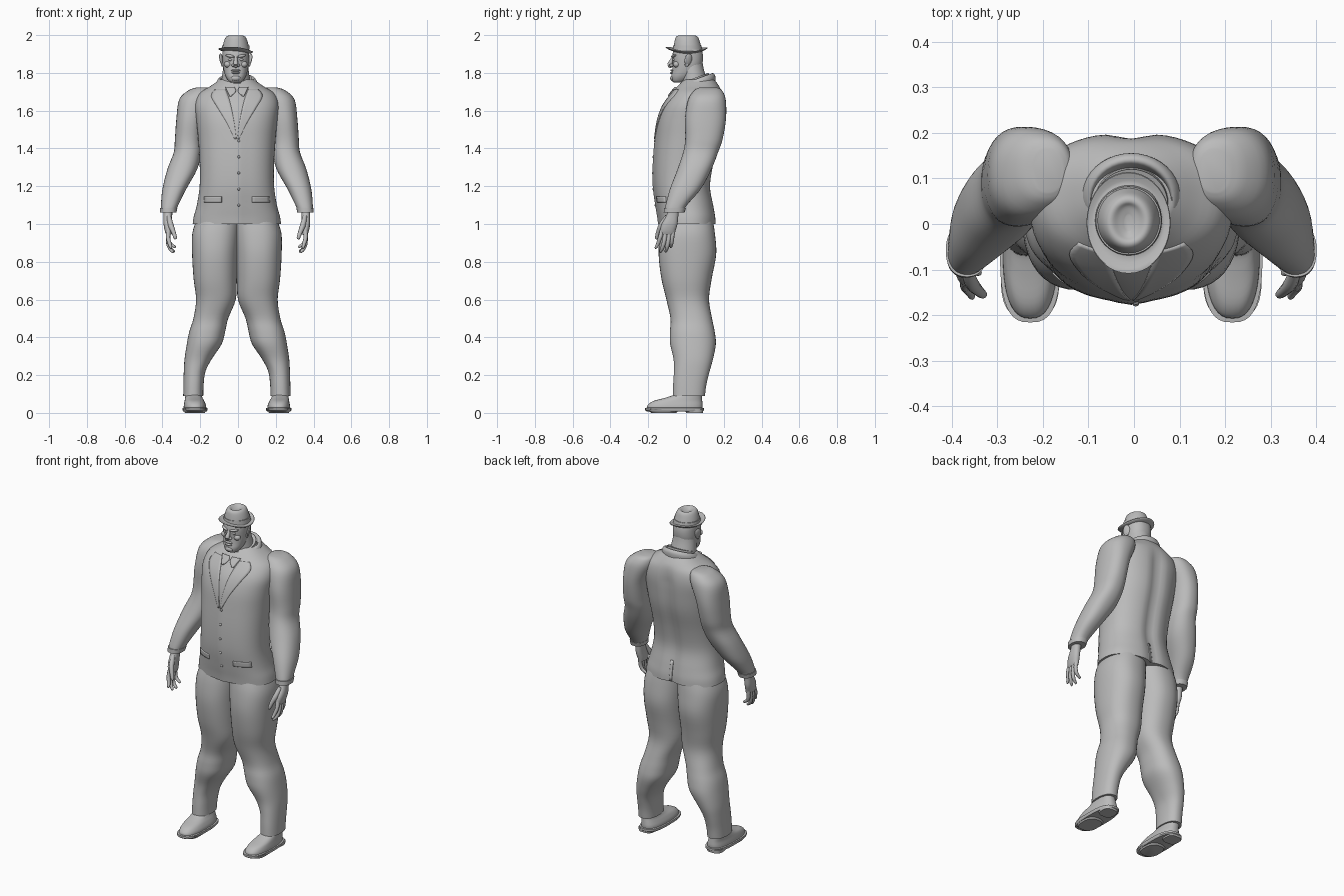
import bpy, bmesh, math
from mathutils import Vector, Matrix
from mathutils.bvhtree import BVHTree

CX = -0.006
grey = bpy.data.materials.new("plain_grey")
grey.diffuse_color = (0.5, 0.5, 0.5, 1)


def finish(bm, name, mirror=False, x=CX, angle=40):
    bmesh.ops.recalc_face_normals(bm, faces=bm.faces)
    me = bpy.data.meshes.new(name)
    bm.to_mesh(me)
    bm.free()
    me.shade_smooth()
    me.set_sharp_from_angle(angle=math.radians(angle))
    me.materials.append(grey)
    ob = bpy.data.objects.new(name, me)
    ob.location.x = x
    bpy.context.collection.objects.link(ob)
    if mirror:
        ob.modifiers.new("mirror", 'MIRROR').use_mirror_merge = False
    return ob


def bridge(bm, rings):
    n = len(rings[0])
    for a, b in zip(rings, rings[1:]):
        for i in range(n):
            bm.faces.new((a[i], a[(i + 1) % n], b[(i + 1) % n], b[i]))
    bm.faces.new(rings[0])
    bm.faces.new(rings[-1])


def smooth_rows(rows, sub):
    """Catmull-Rom interpolation between rows of numbers."""
    p = [rows[0]] + list(rows) + [rows[-1]]
    out = []
    for a, b, c, d in zip(p, p[1:], p[2:], p[3:]):
        for k in range(sub):
            t = k / sub
            out.append([0.5 * (2 * q + (r - o) * t + (2 * o - 5 * q + 4 * r - s) * t * t
                        + (3 * q - o - 3 * r + s) * t ** 3) for o, q, r, s in zip(a, b, c, d)])
    return out + [rows[-1]]


def loft(name, rows, power=2.3, sub=4, seg=40, tweak=None, **kw):
    """Rows are (z, x min, x max, y min, y max) of rounded sections."""
    bm = bmesh.new()
    rings = []
    for z, x0, x1, y0, y1 in (smooth_rows(rows, sub) if sub > 1 else rows):
        ring = []
        for i in range(seg):
            a = math.tau * i / seg
            c, s = math.cos(a), math.sin(a)
            v = Vector(((x0 + x1) / 2 + (x1 - x0) / 2 * math.copysign(abs(c) ** (2 / power), c),
                        (y0 + y1) / 2 + (y1 - y0) / 2 * math.copysign(abs(s) ** (2 / power), s), z))
            if tweak:
                tweak(v)
            ring.append(bm.verts.new(v))
        rings.append(ring)
    bridge(bm, rings)
    return finish(bm, name, **kw)


def sym(rows):
    return [(z, -r, r, a, b) for z, r, a, b in rows]


def tube(name, pts, seg=10, **kw):
    """Points are (x, y, z, radius), with rounded tip."""
    bm = bmesh.new()
    path = smooth_rows(pts, 4)
    rings = []
    for i, p in enumerate(path):
        t = Vector(path[min(i + 1, len(path) - 1)][:3]) - Vector(path[max(i - 1, 0)][:3])
        q = t.to_track_quat('Z', 'Y')
        rings.append([bm.verts.new(Vector(p[:3]) + q @ Vector((math.cos(math.tau * k / seg) * p[3],
                      math.sin(math.tau * k / seg) * p[3], 0))) for k in range(seg)])
    bridge(bm, rings)
    return finish(bm, name, **kw)


def ball(name, loc, size, rot=(0, 0, 0), **kw):
    bm = bmesh.new()
    bmesh.ops.create_uvsphere(bm, u_segments=20, v_segments=12, radius=1)
    turn = Matrix.Rotation(rot[0], 4, 'X') @ Matrix.Rotation(rot[1], 4, 'Y') @ Matrix.Rotation(rot[2], 4, 'Z')
    bm.transform(Matrix.Translation(loc) @ turn @ Matrix.Diagonal((*size, 1)))
    return finish(bm, name, **kw)


# jacket body with a closing ridge in front and a spine groove behind
def body_tweak(v):
    g = math.exp(-(v.x / 0.035) ** 2)
    fade = max(0, min(1, (1.72 - v.z) / 0.1))
    v.y -= (0.018 if v.y > 0 else 0.008) * g * fade


jacket = loft("jacket_body", sym([
    (1.0, .234, -.140, .160), (1.04, .228, -.145, .158), (1.1, .212, -.155, .148), (1.2, .197, -.168, .132),
    (1.32, .197, -.168, .15), (1.45, .205, -.158, .183), (1.55, .215, -.145, .196), (1.63, .222, -.118, .2),
    (1.69, .2, -.078, .192), (1.73, .14, -.045, .175), (1.765, .09, -.01, .15)]),
    power=2.35, seg=64, tweak=body_tweak)
tree = BVHTree.FromPolygons([v.co for v in jacket.data.vertices],
                            [p.vertices[:] for p in jacket.data.polygons])


def plate(name, rows, side=-1, thick=0.008, mirror=True):
    """Thin panel laid on the jacket; rows are (z, inner x, outer x)."""
    bm = bmesh.new()
    grid = []
    for z, a, b in smooth_rows(rows, 4):
        line = []
        for k in range(7):
            x = a + (b - a) * k / 6
            hit = tree.ray_cast(Vector((x, side, z)), Vector((0, -side, 0)))[0]
            line.append(bm.verts.new((x, hit.y if hit else 0, z)))
        grid.append(line)
    for r, s in zip(grid, grid[1:]):
        for k in range(6):
            bm.faces.new((r[k], r[k + 1], s[k + 1], s[k]))
    ob = finish(bm, name, mirror)
    m = ob.modifiers.new("thickness", 'SOLIDIFY')
    m.thickness, m.offset = thick, 0


# lapels, shirt collar, pocket flaps and back vent
plate("lapel", [(1.71, .06, .115), (1.675, .045, .135), (1.62, .03, .105), (1.53, .013, .05), (1.45, .002, .012)])
plate("shirt_collar", [(1.72, .012, .06), (1.70, .006, .05), (1.675, .03, .038)], thick=.016)
plate("pocket_flap", [(1.145, .08, .17), (1.115, .08, .172)])
plate("back_vent", [(1.12, .0, .016), (1.0, .0, .016)], side=1, mirror=False)
for i in range(5):
    z = 1.1 + i * .085
    hit = tree.ray_cast(Vector((.01, -1, z)), Vector((0, 1, 0)))[0]
    ball("jacket_button", hit, (.007, .005, .007))


# jacket collar, higher behind the neck
def collar_tweak(v):
    v.z += .36 * (v.y - .05)


loft("jacket_collar", sym([(1.715, .112, -.05, .155), (1.745, .108, -.045, .155), (1.763, .098, -.035, .145),
                           (1.763, .088, -.028, .132), (1.73, .085, -.02, .12)]), power=2, tweak=collar_tweak)
loft("shirt_band", sym([(1.73, .085, -.035, .125), (1.775, .08, -.032, .12), (1.775, .072, -.025, .11)]),
     power=2, sub=1, tweak=collar_tweak)

# sleeves and cuffs
loft("sleeve", [
    (1.722, .15, .215, .07, .165), (1.708, .13, .255, .045, .19), (1.66, .13, .305, .012, .21),
    (1.56, .17, .32, -.005, .212), (1.45, .185, .328, -.004, .194), (1.38, .188, .334, -.015, .17),
    (1.29, .21, .368, -.045, .135), (1.185, .268, .394, -.085, .078), (1.1, .31, .402, -.108, .005),
    (1.065, .324, .402, -.113, -.012)], mirror=True)
loft("cuff", [(1.06, .33, .399, -.11, -.02), (1.06, .32, .406, -.118, -.008),
              (1.085, .315, .407, -.116, .0), (1.085, .33, .399, -.11, -.01)], sub=1, mirror=True)

# hands
loft("palm", [(1.09, .34, .39, -.095, -.035), (1.05, .342, .388, -.102, -.04), (1.0, .343, .388, -.128, -.045),
              (.965, .342, .382, -.137, -.055), (.945, .345, .375, -.135, -.06)], sub=4, seg=24, mirror=True)
for y0, y1, z1, x1 in ((-.126, -.16, .872, .345), (-.107, -.135, .85, .336),
                       (-.088, -.107, .852, .33), (-.069, -.08, .876, .325)):
    tube("finger", [(.362, y0, .965, .0125), (.364, (y0 * 2 + y1) / 3, z1 + .055, .0115),
                    (.355, (y0 + y1 * 2) / 3, z1 + .022, .010), (x1 + .004, y1, z1 + .003, .007),
                    (x1, y1, z1, .002)], mirror=True)
tube("thumb", [(.36, -.1, 1.04, .012), (.35, -.13, .995, .015), (.335, -.147, .955, .012),
               (.325, -.155, .925, .009), (.323, -.156, .92, .002)], mirror=True)

# trousers
loft("trouser_leg", [
    (1.03, -.02, .21, -.12, .14), (.95, -.015, .236, -.137, .153), (.84, -.006, .237, -.145, .16),
    (.71, .0, .229, -.13, .136), (.6, .006, .216, -.104, .122), (.5, .046, .23, -.082, .138),
    (.43, .062, .252, -.085, .152), (.365, .08, .265, -.084, .158), (.285, .133, .277, -.066, .143),
    (.22, .166, .281, -.064, .125), (.15, .176, .283, -.068, .108), (.09, .178, .284, -.07, .1)], mirror=True)

# shoes: sole, heel and upper
loft("shoe_sole", [(.008, .160, .284, -.208, .088), (.014, .155, .288, -.216, .094), (.026, .155, .288, -.216, .094),
                   (.028, .165, .28, -.205, .085)], power=2.8, sub=1, mirror=True)
loft("shoe_heel", [(0, .185, .275, .0, .09), (.02, .18, .278, -.005, .092)], power=3, sub=1, mirror=True)
loft("shoe_tread", [(0, .17, .275, -.185, -.05), (.02, .158, .286, -.21, -.03)], power=2.6, sub=1, mirror=True)
loft("shoe_upper", [(.02, .162, .282, -.207, .086), (.04, .163, .281, -.204, .088), (.062, .172, .277, -.175, .086),
                    (.08, .182, .274, -.11, .084), (.1, .188, .272, -.06, .083), (.14, .192, .27, -.045, .08)],
     power=2.5, mirror=True)

# neck and head
HX = -.012
loft("neck", sym([(1.7, .08, -.03, .125), (1.77, .074, -.025, .108), (1.83, .066, -.03, .092),
                  (1.88, .06, -.03, .085)]), power=2, x=HX)
loft("head", sym([(1.748, .022, -.06, -.02), (1.756, .037, -.073, .0), (1.78, .053, -.078, .04),
                  (1.81, .063, -.073, .072), (1.845, .069, -.07, .086), (1.885, .071, -.073, .09),
                  (1.92, .07, -.066, .085), (1.94, .06, -.055, .075)]), power=2.3, x=HX)
tube("nose", [(0, -.066, 1.886, .008), (0, -.074, 1.868, .010), (0, -.085, 1.848, .013), (0, -.084, 1.836, .011),
              (0, -.074, 1.832, .004)], x=HX)
ball("nostril", (.013, -.076, 1.84), (.009, .011, .008), mirror=True, x=HX)
ball("brow", (.03, -.064, 1.889), (.026, .013, .008), rot=(0, -.2, .35), mirror=True, x=HX)
ball("eye", (.028, -.063, 1.87), (.012, .009, .007), mirror=True, x=HX)
ball("cheek", (.042, -.05, 1.845), (.02, .018, .017), mirror=True, x=HX)
ball("upper_lip", (0, -.074, 1.813), (.026, .009, .006), x=HX)
ball("lower_lip", (0, -.075, 1.800), (.022, .010, .006), x=HX)
ball("chin", (0, -.07, 1.772), (.026, .014, .015), x=HX)
ball("ear", (.075, .012, 1.87), (.008, .021, .033), rot=(-.15, .2, .45), mirror=True, x=HX)
ball("ear_lobe", (.071, .004, 1.845), (.007, .011, .012), mirror=True, x=HX)


# hat with a tilted, curled brim and a dented crown
def hat_tweak(v):
    v.z -= .09 * v.x
    if v.z < 1.95:
        v.z += 1.2 * (v.y - .01) ** 2


loft("hat", sym([(1.908, .066, -.06, .075), (1.911, .08, -.085, .095), (1.917, .091, -.106, .112),
                 (1.921, .091, -.106, .112), (1.919, .08, -.085, .096), (1.922, .071, -.068, .084),
                 (1.938, .069, -.064, .08)]), power=2, sub=2, tweak=hat_tweak, x=HX)
loft("hat_crown", sym([(1.92, .071, -.067, .083), (1.94, .069, -.065, .08), (1.965, .063, -.061, .073),
                       (1.985, .055, -.056, .066), (1.995, .046, -.048, .058), (1.996, .036, -.038, .048),
                       (1.988, .022, -.028, .038), (1.982, .008, -.015, .02)]), power=2, tweak=lambda v: None, x=HX)
loft("hat_band", sym([(1.925, .07, -.066, .082), (1.925, .0735, -.0695, .0855), (1.945, .0715, -.0675, .082),
                      (1.945, .066, -.062, .076)]), power=2, sub=1, x=HX)
